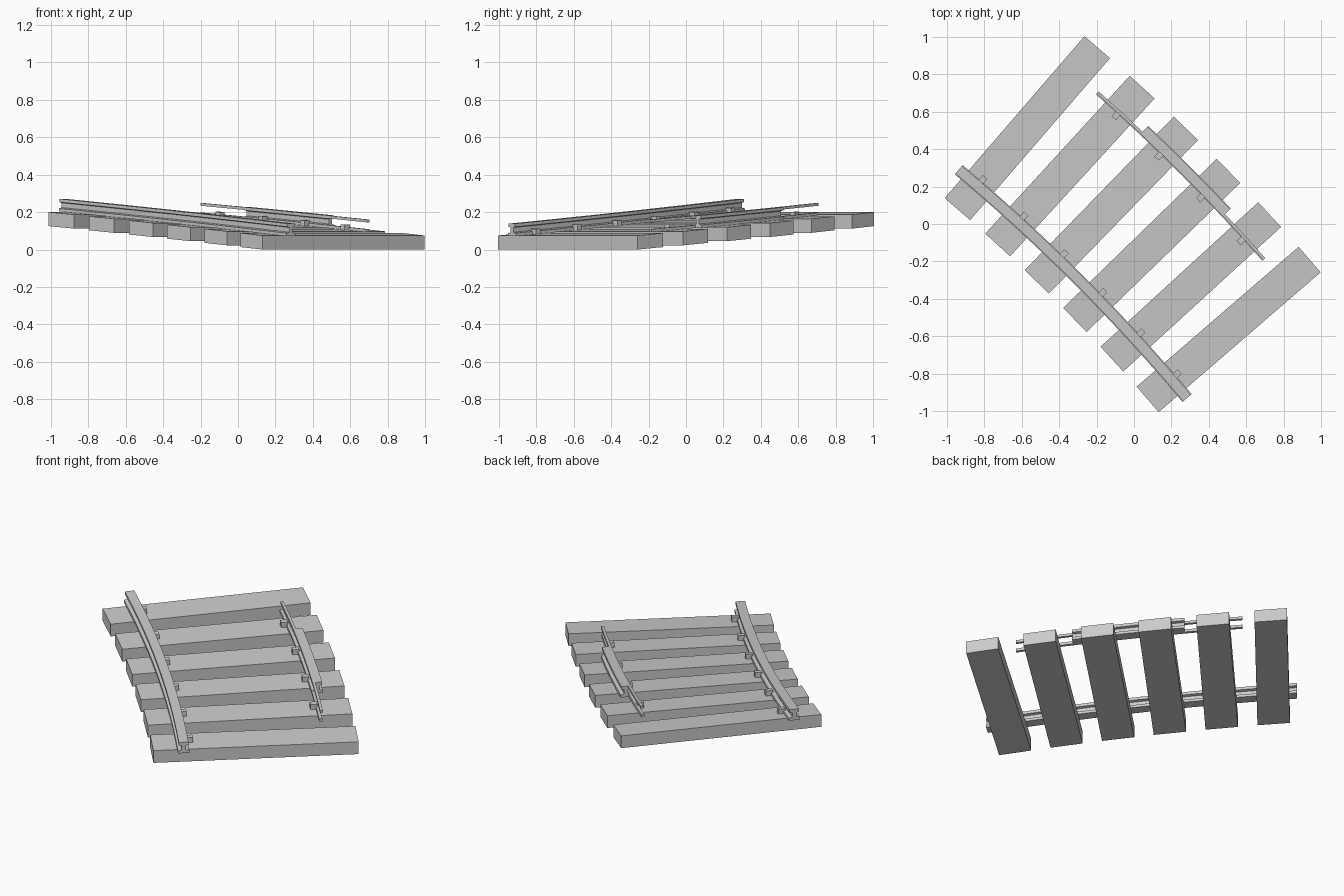
import bpy, bmesh, math

if "Cube" in bpy.data.objects:
    bpy.data.objects.remove(bpy.data.objects["Cube"])

R = 10.4                        # radius of the track centre line
CX, CY = -0.0125 - R * math.sqrt(0.5), -0.006 - R * math.sqrt(0.5)
SLOPE, Z0 = 0.0735, 0.1375      # downhill grade and sleeper-top height at mid track
STEP = 0.0293                   # angle between sleepers


def track_point(phi, off, h, along=0.0):
    """Point at arc angle phi, sideways offset off, height h above the sleepers."""
    a = math.pi / 4 - phi
    r = R + off
    x = CX + r * math.cos(a) + along * math.sin(a)
    y = CY + r * math.sin(a) - along * math.cos(a)
    return (x, y, Z0 - SLOPE * (R * phi + along) + h)


def make_object(name, bm):
    bmesh.ops.recalc_face_normals(bm, faces=bm.faces)
    me = bpy.data.meshes.new(name)
    bm.to_mesh(me)
    bm.free()
    ob = bpy.data.objects.new(name, me)
    bpy.context.collection.objects.link(ob)
    return ob


def block(name, phi, off0, off1, h0, h1, length):
    bm = bmesh.new()
    bmesh.ops.create_cube(bm, size=1)
    for v in bm.verts:
        x, y, z = v.co
        off = off0 + (x + 0.5) * (off1 - off0)
        v.co = track_point(phi, off, h0 + (z + 0.5) * (h1 - h0), y * length)
    return make_object(name, bm)


def sweep(name, profile, off, phi0, phi1, segs):
    """Sweep a closed profile along the curved, sloping track."""
    bm = bmesh.new()
    rings = []
    for i in range(segs + 1):
        phi = phi0 + (phi1 - phi0) * i / segs
        rings.append([bm.verts.new(track_point(phi, off + u, h)) for u, h in profile])
    n = len(profile)
    for a, b in zip(rings, rings[1:]):
        for j in range(n):
            k = (j + 1) % n
            bm.faces.new((a[j], a[k], b[k], b[j]))
    bm.faces.new(rings[0])
    bm.faces.new(rings[-1][::-1])
    return make_object(name, bm)


# I-shaped rail section
half = [(0.032, 0.0), (0.032, 0.016), (0.011, 0.021),
        (0.011, 0.046), (0.027, 0.050), (0.027, 0.067)]
rail = half + [(-u, h) for u, h in reversed(half)]

# Sleepers
for i in range(6):
    block(f"sleeper_{i + 1}", (i - 2.5) * STEP, -0.572, 0.572, -0.075, 0.0, 0.18)

# Whole rail and broken rail
sweep("long_rail", rail, -0.407, -0.0865, 0.0865, 12)
sweep("broken_rail", rail, 0.41, -0.0288, 0.0288, 4)

# Thin inner flange strips left over from the broken rail
head_strip = [(-0.027, 0.052), (-0.011, 0.052), (-0.011, 0.067), (-0.027, 0.067)]
foot_strip = [(-0.032, 0.0), (-0.014, 0.0), (-0.014, 0.016), (-0.032, 0.016)]
sweep("broken_head_strip", head_strip, 0.41, -0.0584, 0.0584, 8)
sweep("broken_foot_strip", foot_strip, 0.41, -0.0584, 0.0584, 8)

# Rail clips on the inner side of both rails
for i in range(6):
    phi = (i - 2.5) * STEP
    block(f"left_clip_{i + 1}", phi, -0.385, -0.345, 0.0, 0.03, 0.032)
    if 0 < i < 5:
        block(f"right_clip_{i + 1}", phi, 0.347, 0.385, 0.0, 0.03, 0.032)
